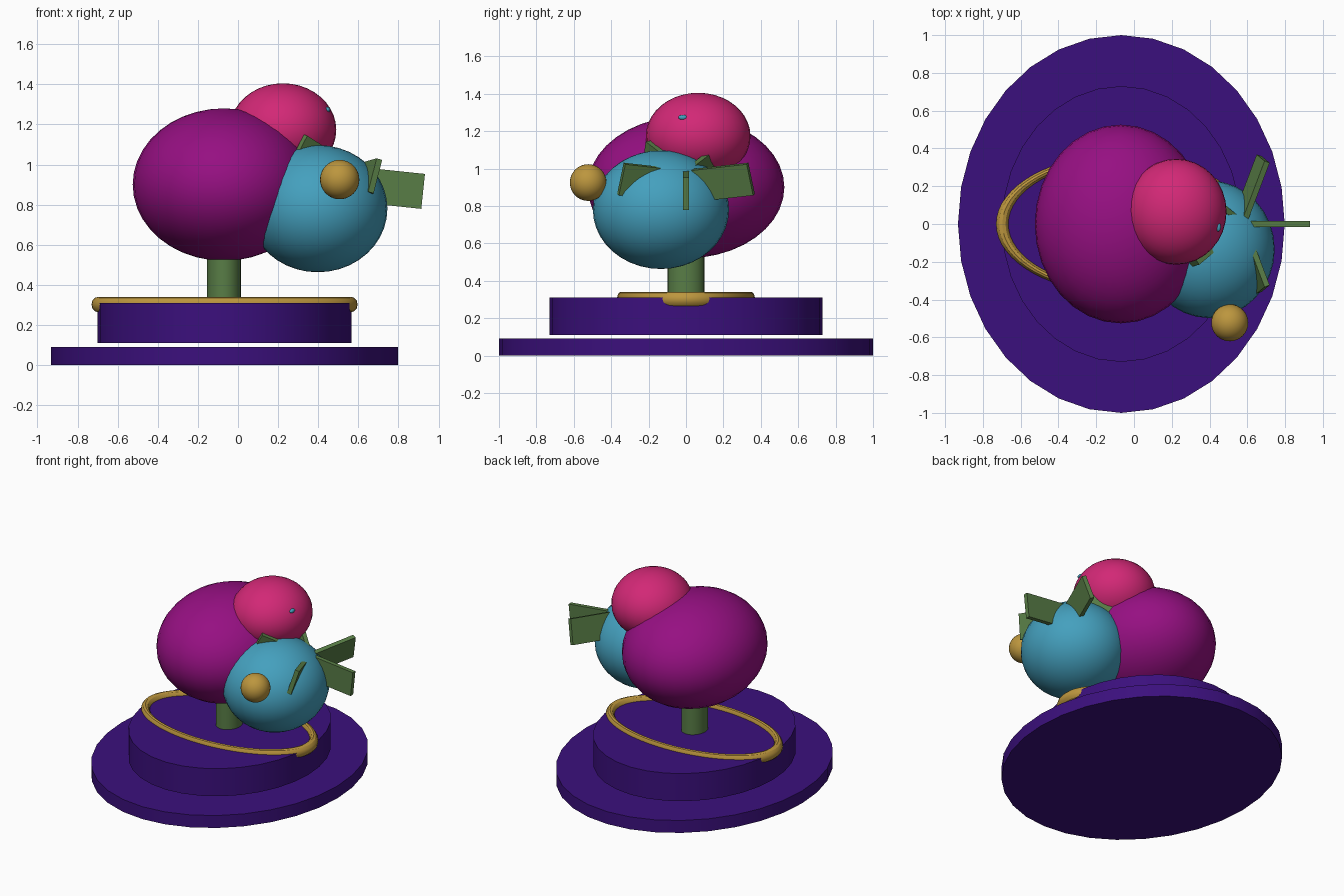
import bpy
import math
from mathutils import Matrix

if "Cube" in bpy.data.objects:
    bpy.data.objects.remove(bpy.data.objects["Cube"])


def make_material(name, rgb):
    m = bpy.data.materials.new(name)
    m.diffuse_color = (*rgb, 1)
    m.use_nodes = True
    m.node_tree.nodes["Principled BSDF"].inputs["Base Color"].default_value = m.diffuse_color
    return m


INDIGO = make_material("indigo", (0.044, 0.005, 0.205))
PURPLE = make_material("purple", (0.305, 0.005, 0.223))
PINK = make_material("pink", (0.645, 0.021, 0.181))
TEAL = make_material("teal", (0.058, 0.352, 0.515))
GOLD = make_material("gold", (0.503, 0.305, 0.048))
GREEN = make_material("green", (0.098, 0.205, 0.061))


def finish(name, mat, scale=None, smooth=True):
    ob = bpy.context.object
    ob.name = name
    ob.data.materials.append(mat)
    if scale:
        ob.scale = scale
        bpy.ops.object.transform_apply(location=False, rotation=False, scale=True)
    if smooth:
        bpy.ops.object.shade_smooth_by_angle(angle=math.radians(30))
    return ob


def ball(name, mat, center, radii):
    bpy.ops.mesh.primitive_uv_sphere_add(segments=32, ring_count=20, location=center)
    return finish(name, mat, radii)


def disc(name, mat, x, rx, ry, z0, z1):
    bpy.ops.mesh.primitive_cylinder_add(vertices=32, radius=1, depth=1,
                                        location=(x, 0, (z0 + z1) / 2))
    return finish(name, mat, (rx, ry, z1 - z0))


# Stepped oval base and stem
disc("base_plate", INDIGO, -0.067, 0.865, 1.0, 0.0, 0.09)
disc("base_step", INDIGO, -0.067, 0.633, 0.73, 0.11, 0.31)
disc("stem", GREEN, -0.07, 0.084, 0.098, 0.31, 0.6)

# Oval ring resting on the base
bpy.ops.mesh.primitive_torus_add(major_segments=64, minor_segments=12,
                                 major_radius=0.63, minor_radius=0.0335,
                                 location=(-0.067, 0, 0.302))
finish("base_ring", GOLD, (1, 0.556, 1.15))

# Body balls
ball("large_ball", PURPLE, (-0.07, 0, 0.9), (0.455, 0.526, 0.38))
ball("side_ball", TEAL, (0.398, -0.134, 0.78), (0.347, 0.364, 0.317))
ball("top_ball", PINK, (0.224, 0.065, 1.173), (0.266, 0.28, 0.232))
ball("small_ball", GOLD, (0.507, -0.523, 0.925), (0.098, 0.098, 0.098))
ball("spot", TEAL, (0.446, -0.016, 1.273), (0.014, 0.024, 0.014))

# Five blades fanned around a tilted axis
LENGTH, THICK, HEIGHT = 0.372, 0.03, 0.175
hub = Matrix.Translation((0.553, 0, 0.905)) @ Matrix.Rotation(math.radians(18), 4, 'Y')
for i in range(5):
    bpy.ops.mesh.primitive_cube_add(size=1)
    blade = finish(f"blade_{i + 1}", GREEN, (LENGTH, THICK, HEIGHT), smooth=False)
    blade.matrix_world = (hub @ Matrix.Rotation(math.radians(72 * i), 4, 'Z')
                          @ Matrix.Rotation(math.radians(-12), 4, 'Y')
                          @ Matrix.Translation((LENGTH / 2, 0, 0)))
